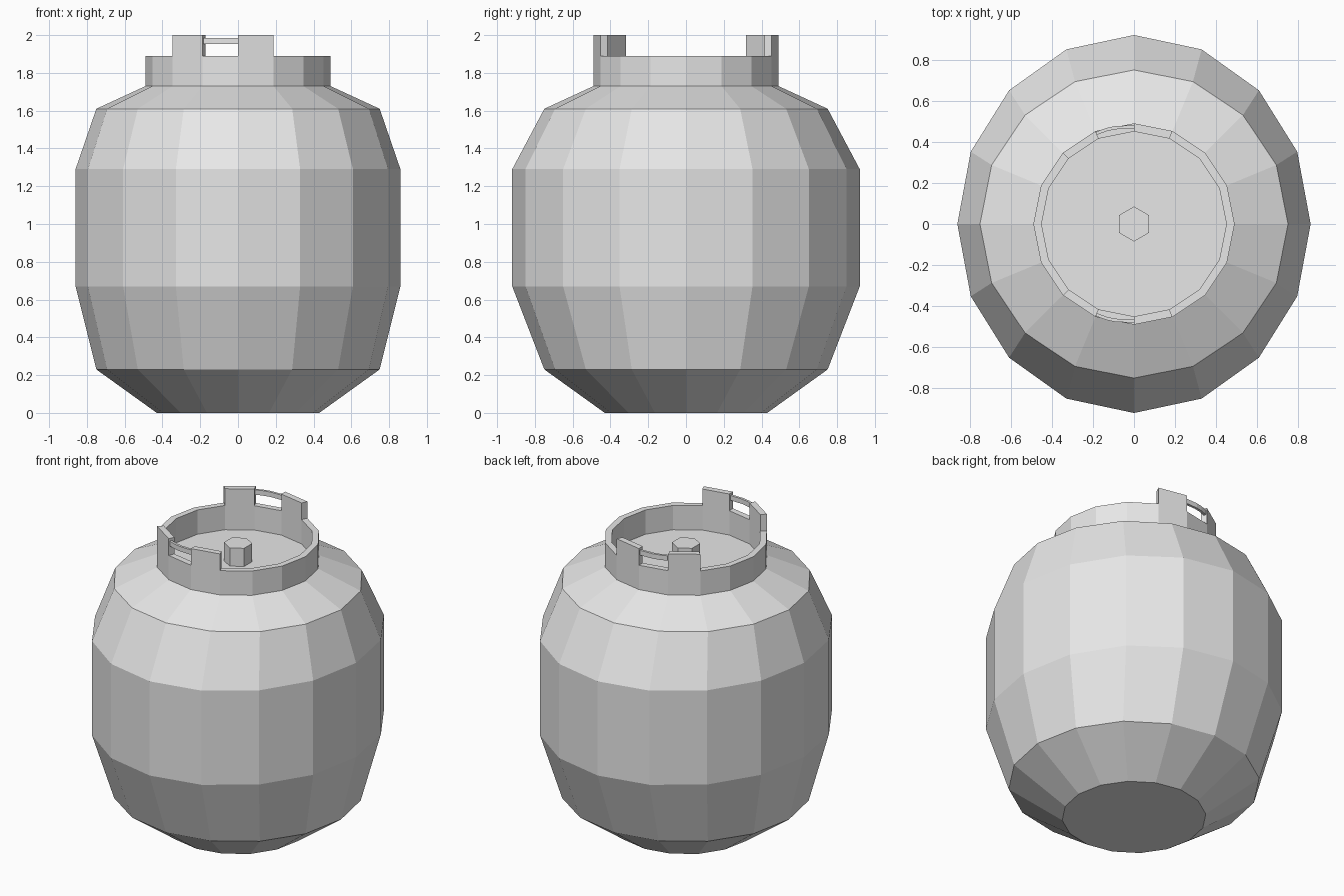
import bpy
import bmesh
from math import sin, cos, tau

SIDES = 16

cube = bpy.data.objects.get("Cube")
if cube:
    bpy.data.objects.remove(cube, do_unlink=True)

grey = bpy.data.materials.new("plain_grey")
grey.use_nodes = True
colour = (0.8, 0.8, 0.8, 1)
grey.diffuse_color = colour
grey.node_tree.nodes["Principled BSDF"].inputs["Base Color"].default_value = colour


def finish(bm, name):
    bmesh.ops.recalc_face_normals(bm, faces=bm.faces)
    mesh = bpy.data.meshes.new(name)
    bm.to_mesh(mesh)
    bm.free()
    mesh.materials.append(grey)
    obj = bpy.data.objects.new(name, mesh)
    bpy.context.collection.objects.link(obj)
    return obj


def ring(bm, rx, ry, z, sides=SIDES, turn=0.0):
    return [bm.verts.new((rx * cos(turn + tau * i / sides),
                          ry * sin(turn + tau * i / sides), z))
            for i in range(sides)]


def bridge(bm, a, b, closed=True):
    n = len(a)
    return [bm.faces.new((a[i], a[(i + 1) % n], b[(i + 1) % n], b[i]))
            for i in range(n if closed else n - 1)]


def lathe(name, profile, sides=SIDES, turn=0.0):
    bm = bmesh.new()
    rings = [ring(bm, rx, ry, z, sides, turn) for rx, ry, z in profile]
    for a, b in zip(rings, rings[1:]):
        bridge(bm, a, b)
    bm.faces.new(rings[0])
    bm.faces.new(rings[-1])
    return finish(bm, name)


# Tank body, slightly deeper than wide around the middle
lathe("tank_body", [(0.43, 0.43, 0), (0.75, 0.75, 0.23), (0.86, 0.92, 0.67),
                    (0.86, 0.92, 1.29), (0.75, 0.75, 1.61), (0.49, 0.49, 1.73)])

# Hexagonal valve in the middle of the collar
lathe("valve", [(0.085, 0.085, 1.73), (0.085, 0.085, 1.85)], 6, tau / 4)

# Collar with four raised tabs
bm = bmesh.new()
outer_low, outer_top = ring(bm, 0.49, 0.49, 1.73), ring(bm, 0.49, 0.49, 1.89)
inner_low, inner_top = ring(bm, 0.45, 0.45, 1.73), ring(bm, 0.45, 0.45, 1.89)
bridge(bm, outer_low, outer_top)
bridge(bm, inner_low, inner_top)
bridge(bm, outer_low, inner_low)
rim = bridge(bm, outer_top, inner_top)
tabs = [rim[i] for i in (3, 5, 10, 12)]
raised = bmesh.ops.extrude_discrete_faces(bm, faces=tabs)["faces"]
for face in raised:
    for v in face.verts:
        v.co.z = 2.0
finish(bm, "collar")

# Curved grab bars between each pair of tabs, mirrored front to back
bm = bmesh.new()
sections = []
for x, y in ((-0.182, 0.442), (-0.135, 0.459), (-0.09, 0.469), (0, 0.472)):
    sections.append([bm.verts.new((x, y + dy, z)) for dy, z in
                     ((-0.008, 1.953), (0.008, 1.953), (0.008, 1.985), (-0.008, 1.985))])
for a, b in zip(sections, sections[1:]):
    bridge(bm, a, b)
bm.faces.new(sections[0])
bm.faces.new(sections[-1])
bars = finish(bm, "grab_bars")
mirror = bars.modifiers.new("front_and_back", "MIRROR")
mirror.use_axis = (False, True, False)
